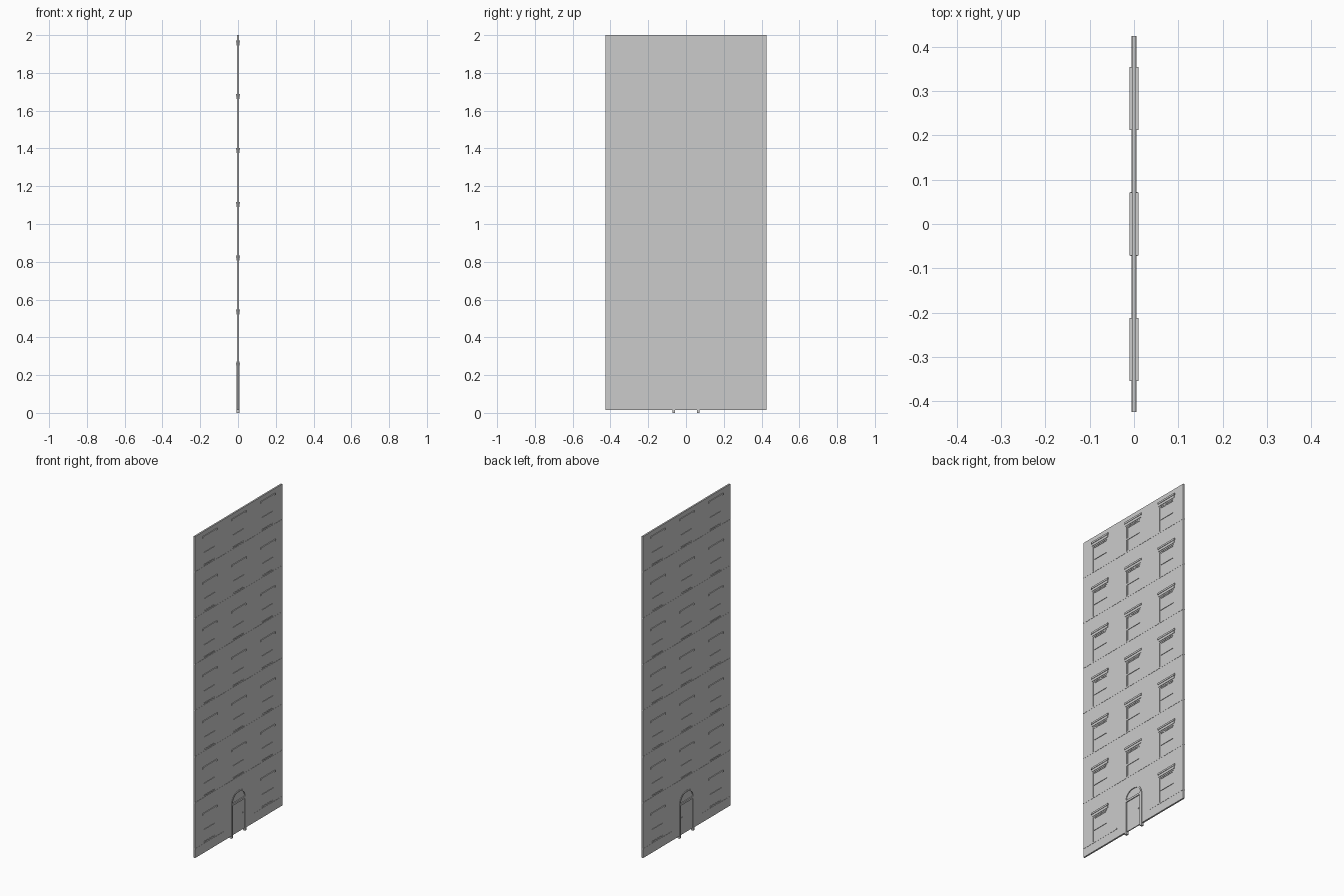
import bpy, bmesh, math

if "Cube" in bpy.data.objects:
    bpy.data.objects.remove(bpy.data.objects["Cube"])

COLS = (-0.283, 0.0, 0.283)
STEP = 0.285
W, T, BASE = 0.425, 0.005, 0.015


def finish(name, bm):
    bmesh.ops.recalc_face_normals(bm, faces=bm.faces)
    me = bpy.data.meshes.new(name)
    bm.to_mesh(me)
    bm.free()
    ob = bpy.data.objects.new(name, me)
    bpy.context.collection.objects.link(ob)
    return ob


def prism(bm, pts, t):
    """Extrude a (y, z) outline from x=-t to x=+t."""
    f = bm.faces.new([bm.verts.new((-t, y, z)) for y, z in pts])
    r = bmesh.ops.extrude_face_region(bm, geom=[f])
    for v in r["geom"]:
        if isinstance(v, bmesh.types.BMVert):
            v.co.x = t


def box(bm, y0, y1, z0, z1, t):
    prism(bm, [(y0, z0), (y1, z0), (y1, z1), (y0, z1)], t)


def arch(r, rise, z, n=12):
    return [(r * math.cos(math.pi * i / n), z + rise * math.sin(math.pi * i / n)) for i in range(n + 1)]


windows = [(y, f * STEP) for f in range(7) for y in COLS if not (f == 0 and y == 0)]
HW, WB, WT = 0.058, 0.075, 0.228   # window half width, bottom, top

# Wall slab with window and door openings
bm = bmesh.new()
box(bm, -W, W, BASE, 2.0, T)
wall = finish("wall", bm)
bm = bmesh.new()
for y, z in windows:
    box(bm, y - HW, y + HW, z + WB, z + WT, 0.05)
prism(bm, [(-0.06, -0.05), (0.06, -0.05)] + arch(0.06, 0.048, 0.215), 0.05)
cutter = finish("opening_cutter", bm)
cutter.hide_render = True
mod = wall.modifiers.new("openings", "BOOLEAN")
mod.object, mod.operation, mod.solver = cutter, "DIFFERENCE", "EXACT"
bpy.context.view_layer.objects.active = wall
bpy.ops.object.modifier_apply(modifier=mod.name)
bpy.data.objects.remove(cutter)

# Glass panes, sash rails, lintels
glass, sash, lintel = bmesh.new(), bmesh.new(), bmesh.new()
for y, z in windows:
    box(glass, y - HW, y + HW, z + WB, z + WT, 0.001)
    mid = z + (WB + WT) / 2
    box(sash, y - HW, y + HW, mid - 0.005, mid + 0.005, 0.004)
    for s in (-1, 1):
        a, b = sorted((y + s * HW, y + s * (HW - 0.007)))
        box(sash, a, b, z + WB, z + WT, 0.003)
    for z0 in (WB, WT - 0.007):
        box(sash, y - HW, y + HW, z + z0, z + z0 + 0.007, 0.003)
    box(lintel, y - 0.067, y + 0.067, z + 0.236, z + 0.251, 0.0075)
    box(lintel, y - 0.071, y + 0.071, z + 0.251, z + 0.262, 0.010)
finish("window_glass", glass)
finish("window_sashes", sash)
finish("window_lintels", lintel)

# Thin sill courses; the ground floor one stops short of the door
bm = bmesh.new()
box(bm, -W, -0.14, 0.067, 0.073, 0.006)
box(bm, 0.14, W, 0.067, 0.073, 0.006)
for f in range(1, 7):
    box(bm, -W, W, f * STEP + 0.067, f * STEP + 0.073, 0.006)
finish("sill_courses", bm)

# Door leaf with fanlight, transom, pilasters, arch trim and knob
bm = bmesh.new()
box(bm, -0.06, 0.06, BASE, 0.205, 0.003)
finish("door", bm)
bm = bmesh.new()
prism(bm, [(-0.06, 0.205), (0.06, 0.205)] + arch(0.06, 0.048, 0.215), 0.002)
finish("fanlight", bm)
bm = bmesh.new()
for y in (-0.065, 0.065):
    box(bm, y - 0.007, y + 0.007, 0, 0.215, 0.008)
box(bm, -0.06, 0.06, 0.2, 0.212, 0.008)
outer, inner = arch(0.07, 0.057, 0.215), arch(0.06, 0.048, 0.215)
for i in range(12):
    prism(bm, [outer[i], outer[i + 1], inner[i + 1], inner[i]], 0.007)
finish("door_surround", bm)
bm = bmesh.new()
prism(bm, [(0.042 + 0.005 * math.cos(i * math.pi / 4), 0.12 + 0.005 * math.sin(i * math.pi / 4)) for i in range(8)], 0.007)
finish("door_knob", bm)
